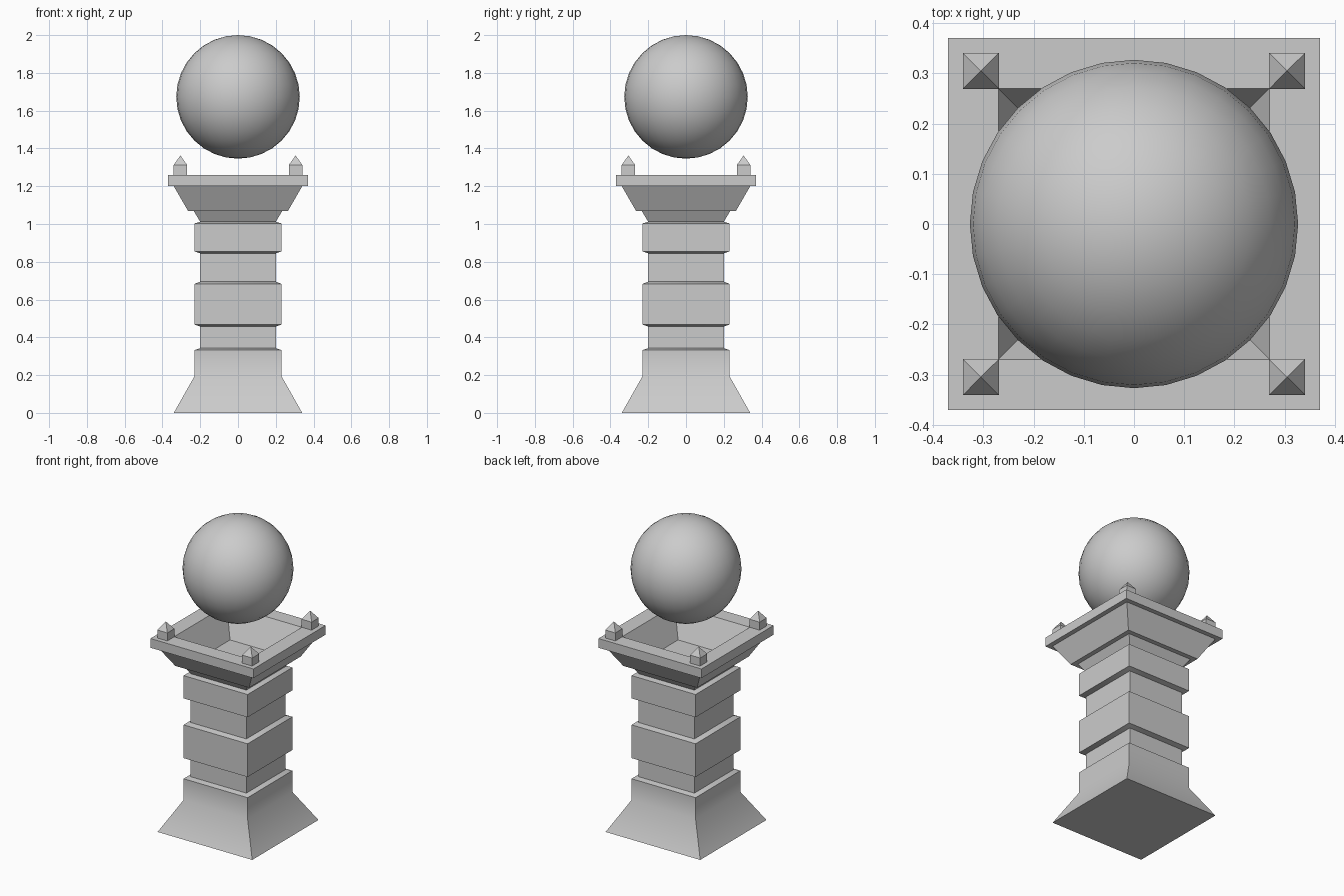
import bpy, bmesh, math

if "Cube" in bpy.data.objects:
    bpy.data.objects.remove(bpy.data.objects["Cube"])


def square_stack(name, profile, center=(0, 0), smooth=None):
    """Square rings from (half width, z) pairs, capped at both ends."""
    bm = bmesh.new()
    rings = []
    for h, z in profile:
        if h == 0:
            rings.append([bm.verts.new((center[0], center[1], z))])
        else:
            rings.append([bm.verts.new((center[0] + sx * h, center[1] + sy * h, z))
                          for sx, sy in ((-1, -1), (1, -1), (1, 1), (-1, 1))])
    for a, b in zip(rings, rings[1:]):
        for i in range(4):
            j = (i + 1) % 4
            if len(b) == 1:
                bm.faces.new((a[i], a[j], b[0]))
            else:
                bm.faces.new((a[i], a[j], b[j], b[i]))
    for r in (rings[0], rings[-1]):
        if len(r) == 4:
            bm.faces.new(r)
    bmesh.ops.recalc_face_normals(bm, faces=bm.faces)
    mesh = bpy.data.meshes.new(name)
    bm.to_mesh(mesh)
    bm.free()
    ob = bpy.data.objects.new(name, mesh)
    bpy.context.collection.objects.link(ob)
    if smooth:
        bpy.ops.object.select_all(action='DESELECT')
        ob.select_set(True)
        bpy.context.view_layer.objects.active = ob
        bpy.ops.object.shade_smooth_by_angle(angle=math.radians(smooth))
    return ob


# Flared base and banded shaft
square_stack("banded_column", [
    (0.34, 0), (0.23, 0.195), (0.23, 0.333), (0.20, 0.343),
    (0.20, 0.457), (0.23, 0.467), (0.23, 0.683), (0.20, 0.695),
    (0.20, 0.845), (0.23, 0.855), (0.23, 1.003), (0.20, 1.012)], smooth=35)

# Flared capital with rim slab and hollow basin
square_stack("capital_basin", [
    (0.20, 1.012), (0.235, 1.07), (0.265, 1.07), (0.34, 1.20), (0.37, 1.20),
    (0.37, 1.26), (0.27, 1.26), (0.19, 1.085)])

# Pointed corner studs
for sx in (-1, 1):
    for sy in (-1, 1):
        square_stack("corner_stud", [(0.036, 1.26), (0.036, 1.312), (0, 1.363)],
                     center=(sx * 0.305, sy * 0.305))

# Floating globe
bpy.ops.mesh.primitive_uv_sphere_add(segments=32, ring_count=16, radius=0.327,
                                     location=(0, 0, 1.673))
globe = bpy.context.object
globe.name = "floating_globe"
bpy.ops.object.shade_smooth()
